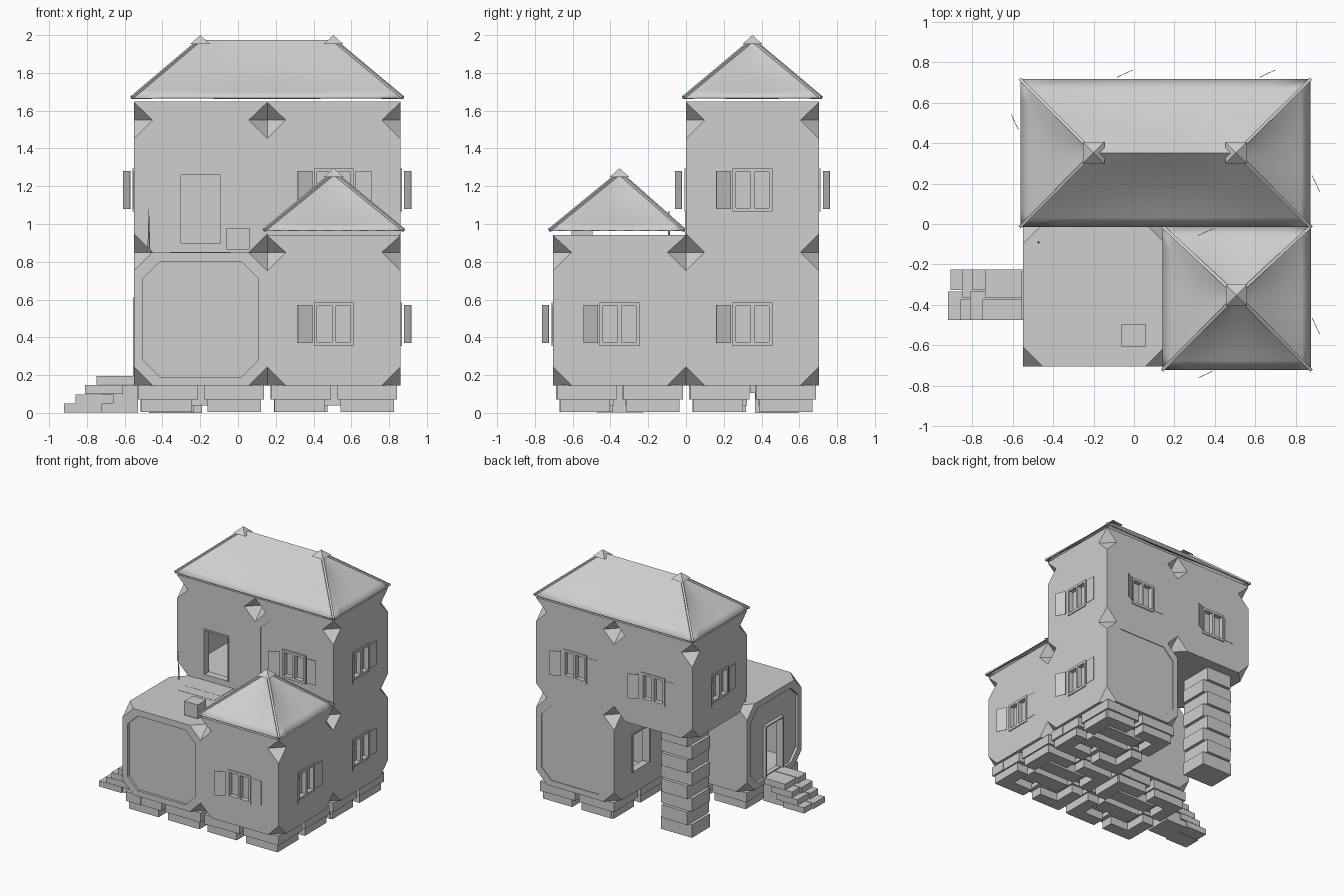
import bpy, bmesh, math
from mathutils import Vector, Matrix
from itertools import product

if "Cube" in bpy.data.objects:
    bpy.data.objects.remove(bpy.data.objects["Cube"])

grey = bpy.data.materials.new("plain grey")
grey.diffuse_color = (0.62, 0.62, 0.62, 1)
grey.use_nodes = True
grey.node_tree.nodes["Principled BSDF"].inputs["Base Color"].default_value = grey.diffuse_color
X = (-0.55, 0.155, 0.86)      # cell limits
Y = (-0.704, 0.0, 0.704)
CX = (-0.1975, 0.5075)
CY = (-0.352, 0.352)


def finish(name, bm):
    me = bpy.data.meshes.new(name)
    bmesh.ops.recalc_face_normals(bm, faces=bm.faces[:])
    bm.to_mesh(me)
    bm.free()
    me.materials.append(grey)
    ob = bpy.data.objects.new(name, me)
    bpy.context.collection.objects.link(ob)
    return ob


def add_box(bm, lo, hi, mat=Matrix()):
    lo, hi = Vector(lo), Vector(hi)
    m = mat @ Matrix.Translation((lo + hi) / 2) @ Matrix.Diagonal((*(hi - lo), 1))
    bmesh.ops.create_cube(bm, size=1, matrix=m)


def wall(side, a, b):
    """Wall frame: local x along the wall, local -y outward, origin at the wall centre."""
    ang = {"front": 0, "right": 90, "back": 180, "left": 270}[side]
    return Matrix.Translation((a, b, 0)) @ Matrix.Rotation(math.radians(ang), 4, 'Z')


def box_cut(m, u, z0, z1, depth, start=-0.1):
    bm = bmesh.new()
    add_box(bm, (-u, start, z0), (u, depth, z1), m)
    return finish("cutter", bm)


def octagon_cut(m, zc, depth, r=0.305, c=0.09):
    bm = bmesh.new()
    pts = [(-r, -r + c), (-r + c, -r), (r - c, -r), (r, -r + c),
           (r, r - c), (r - c, r), (-r + c, r), (-r, r - c)]
    f = bm.faces.new([bm.verts.new(m @ Vector((u, -0.1, zc + w))) for u, w in pts])
    ext = bmesh.ops.extrude_face_region(bm, geom=[f])["geom"]
    move = m.to_3x3() @ Vector((0, 0.1 + depth, 0))
    bmesh.ops.translate(bm, verts=[v for v in ext if isinstance(v, bmesh.types.BMVert)], vec=move)
    return finish("cutter", bm)


def cell(name, i, j, z0, z1, cut_top=True, cutters=()):
    """Room block with its corners cut off, then carved by the cutters."""
    bm = bmesh.new()
    c = 0.098
    cz = min(c, z1 - z0 - 0.004)
    for sx, sy, sz in product((0, 1), repeat=3):
        p = Vector((X[i + sx], Y[j + sy], (z0, z1)[sz]))
        if sz and not cut_top:
            bm.verts.new(p)
            continue
        for d in ((c, 0, 0), (0, c, 0), (0, 0, cz)):
            bm.verts.new(p + Vector((d[0] * (1 - 2 * sx), d[1] * (1 - 2 * sy), d[2] * (1 - 2 * sz))))
    bmesh.ops.convex_hull(bm, input=bm.verts[:])
    bmesh.ops.dissolve_limit(bm, angle_limit=0.01, verts=bm.verts[:], edges=bm.edges[:])
    ob = finish(name, bm)
    for k in cutters:
        k.hide_render = True
        md = ob.modifiers.new("cut", 'BOOLEAN')
        md.operation, md.solver, md.object = 'DIFFERENCE', 'EXACT', k
    if cutters:
        dg = bpy.context.evaluated_depsgraph_get()
        me = bpy.data.meshes.new_from_object(ob.evaluated_get(dg))
        ob.modifiers.clear()
        ob.data = me
        for k in cutters:
            bpy.data.objects.remove(k)


def window(m, zc):
    """Frame with two panes and a pair of open shutters; returns the niche cutter."""
    bm = bmesh.new()
    for u0, u1 in ((-0.105, -0.088), (-0.01, 0.01), (0.088, 0.105)):
        add_box(bm, (u0, -0.008, zc - 0.115), (u1, 0.03, zc + 0.115), m)
    for w0, w1 in ((-0.115, -0.095), (0.095, 0.115)):
        add_box(bm, (-0.105, -0.008, zc + w0), (0.105, 0.03, zc + w1), m)
    finish("window_frame", bm)
    bm = bmesh.new()
    for s, ang, off in ((-1, 25, -0.02), (1, 0, -0.004)):
        h = m @ Matrix.Translation((s * 0.114, off, 0)) @ Matrix.Rotation(math.radians(s * -ang), 4, 'Z')
        add_box(bm, (min(0, s * 0.086), -0.003, zc - 0.1), (max(0, s * 0.086), 0, zc + 0.1), h)
    finish("shutters", bm)
    return box_cut(m, 0.095, zc - 0.105, zc + 0.105, 0.035)


def door(m, z0, z1, zr, u=0.105):
    """Door frame; returns cutters for the doorway and the hollow room behind it."""
    bm = bmesh.new()
    for u0, u1, w0, w1 in ((-u - 0.012, -u, z0, z1), (u, u + 0.012, z0, z1),
                           (-u - 0.012, u + 0.012, z1, z1 + 0.012)):
        add_box(bm, (u0, -0.006, w0), (u1, 0.03, w1), m)
    finish("door_frame", bm)
    return [box_cut(m, u, z0, z1, 0.12), box_cut(m, 0.29, zr + 0.045, zr + 0.64, 0.64, 0.06)]


# rooms with their doors and windows
G, U = 0.47, 1.18
front_l, left_f = wall("front", CX[0], Y[0]), wall("left", X[0], CY[0])
cell("terrace_room", 0, 0, 0.145, 0.85, cutters=[
    octagon_cut(front_l, 0.495, 0.02), octagon_cut(left_f, 0.495, 0.02),
    *door(left_f, 0.195, 0.6, 0.145)])
cell("front_room", 1, 0, 0.145, 0.85, cutters=[
    window(wall("front", CX[1], Y[0]), G), window(wall("right", X[2], CY[0]), G)])
cell("back_room", 1, 1, 0.145, 0.85, cutters=[
    window(wall("right", X[2], CY[1]), G), *door(wall("left", X[1], CY[1] + 0.01), 0.32, 0.62, 0.145),
    octagon_cut(wall("back", CX[1], Y[2]), 0.495, 0.006)])
cell("upper_room_left", 0, 1, 0.85, 1.55, cutters=[
    window(wall("back", CX[0], Y[2]), U), window(wall("left", X[0], CY[1]), U),
    *door(wall("front", CX[0], Y[1]), 0.9, 1.26, 0.85)])
cell("upper_room_right", 1, 1, 0.85, 1.55, cutters=[
    octagon_cut(wall("front", CX[1], Y[1]), 1.2, 0.006),
    window(wall("back", CX[1], Y[2]), U), window(wall("right", X[2], CY[1]), U),
    window(wall("front", CX[1], Y[1]), U)])
cell("front_room_top", 1, 0, 0.85, 0.943, False)
cell("upper_top_left", 0, 1, 1.55, 1.648, False)
cell("upper_top_right", 1, 1, 1.55, 1.648, False)


# roofs: sagging slopes, hip beams and pointed caps
def roof(name, x0, x1, y0, y1, z0, a, b):
    a, b, n = Vector(a), Vector(b), 8
    P = [Vector((x, y, z0)) for x, y in ((x0, y0), (x1, y0), (x1, y1), (x0, y1))]
    tops = [a, b, b, a]
    bm = bmesh.new()
    for k in range(4):
        p, q, t0, t1 = P[k], P[(k + 1) % 4], tops[k], tops[(k + 1) % 4]
        g = []
        for r in range(n + 1):
            t = r / n
            row = []
            for s in range(n + 1):
                v = p.lerp(q, s / n).lerp(t0.lerp(t1, s / n), t)
                v.z -= 0.022 * math.sin(math.pi * s / n) * math.sin(math.pi * t)
                row.append(bm.verts.new(v))
            g.append(row)
        for r, s in product(range(n), repeat=2):
            bm.faces.new((g[r][s], g[r][s + 1], g[r + 1][s + 1], g[r + 1][s]))
    bmesh.ops.remove_doubles(bm, verts=bm.verts[:], dist=1e-4)
    ob = finish(name, bm)
    md = ob.modifiers.new("thickness", 'SOLIDIFY')
    md.thickness = 0.006
    bpy.ops.object.select_all(action='DESELECT')
    ob.select_set(True)
    bpy.context.view_layer.objects.active = ob
    bpy.ops.object.shade_smooth_by_angle(angle=math.radians(30))
    bm = bmesh.new()
    for p, t in zip(P, tops):
        d = t - p
        m = Matrix.Translation(p) @ d.to_track_quat('Z', 'Y').to_matrix().to_4x4()
        add_box(bm, (-0.008, -0.008, 0), (0.008, 0.008, d.length), m)
    finish("hip_beams", bm)
    bm = bmesh.new()
    for t in {tuple(a), tuple(b)}:
        m = Matrix.Translation((t[0], t[1], t[2] + 0.002)) @ Matrix.Rotation(math.pi / 4, 4, 'Z')
        bmesh.ops.create_cone(bm, cap_ends=True, segments=4, radius1=0.075, radius2=0,
                              depth=0.048, matrix=m)
    finish("roof_caps", bm)


roof("main_roof", -0.562, 0.872, -0.014, 0.716, 1.668, (-0.2, 0.352, 1.974), (0.505, 0.352, 1.974))
roof("front_roof", 0.14, 0.876, -0.722, -0.01, 0.967, (0.507, -0.352, 1.27), (0.507, -0.352, 1.27))

# two courses of foundation bricks below each ground room
bm = bmesh.new()
for i, j in ((0, 0), (1, 0), (1, 1)):
    for k, side in enumerate((0, 90, 180, 270)):
        m = Matrix.Translation((CX[i], CY[j], 0)) @ Matrix.Rotation(math.radians(side), 4, 'Z')
        for u0 in (-0.33, 0.02):
            add_box(bm, (u0, -0.33, 0.07), (u0 + 0.315, -0.2, 0.147), m)
            add_box(bm, (u0 + 0.015, -0.318, 0.005), (u0 + 0.28, -0.215, 0.07), m)
    for u in (-0.09, 0.09):
        add_box(bm, (CX[i] - 0.17, CY[j] + u - 0.06, 0.04), (CX[i] + 0.17, CY[j] + u + 0.06, 0.147))
finish("foundation_bricks", bm)

# pillar of alternating blocks under the overhang
bm = bmesh.new()
h = 0.85 / 8
for k in range(8):
    w, d = ((0.14, 0.115), (0.115, 0.14))[k % 2]
    add_box(bm, (-0.33 - w, 0.48 - d, k * h), (-0.33 + w, 0.48 + d, (k + 1) * h))
finish("corner_pillar", bm)

# entrance stairs, each step made of two stones
bm = bmesh.new()
for k, x in enumerate((-0.92, -0.86, -0.81, -0.75)):
    y = -0.35 + 0.02 * (-1) ** k
    for y0, y1, dx in ((-0.475, y - 0.003, 0), (y + 0.003, -0.225, 0.012)):
        add_box(bm, (x + dx, y0, k * 0.049 + 0.002), (x + 0.2 if k < 3 else -0.54, y1, (k + 1) * 0.049))
add_box(bm, (-0.72, -0.46, 0.002), (-0.53, -0.24, 0.147))
finish("entrance_stairs", bm)

# terrace details: door mat, chest, thin reed
bm = bmesh.new()
add_box(bm, (-0.36, -0.16, 0.845), (-0.04, 0, 0.853))
add_box(bm, (-0.36, -0.25, 0.845), (-0.04, -0.16, 0.852))
finish("door_mat", bm)
bm = bmesh.new()
add_box(bm, (-0.062, -0.605, 0.865), (0.06, -0.495, 0.978))
finish("terrace_chest", bm)
bm = bmesh.new()
bmesh.ops.create_cone(bm, segments=4, radius1=0.008, radius2=0.001, depth=0.23, cap_ends=True,
                      matrix=Matrix.Translation((-0.472, -0.09, 0.965)))
finish("terrace_reed", bm)
